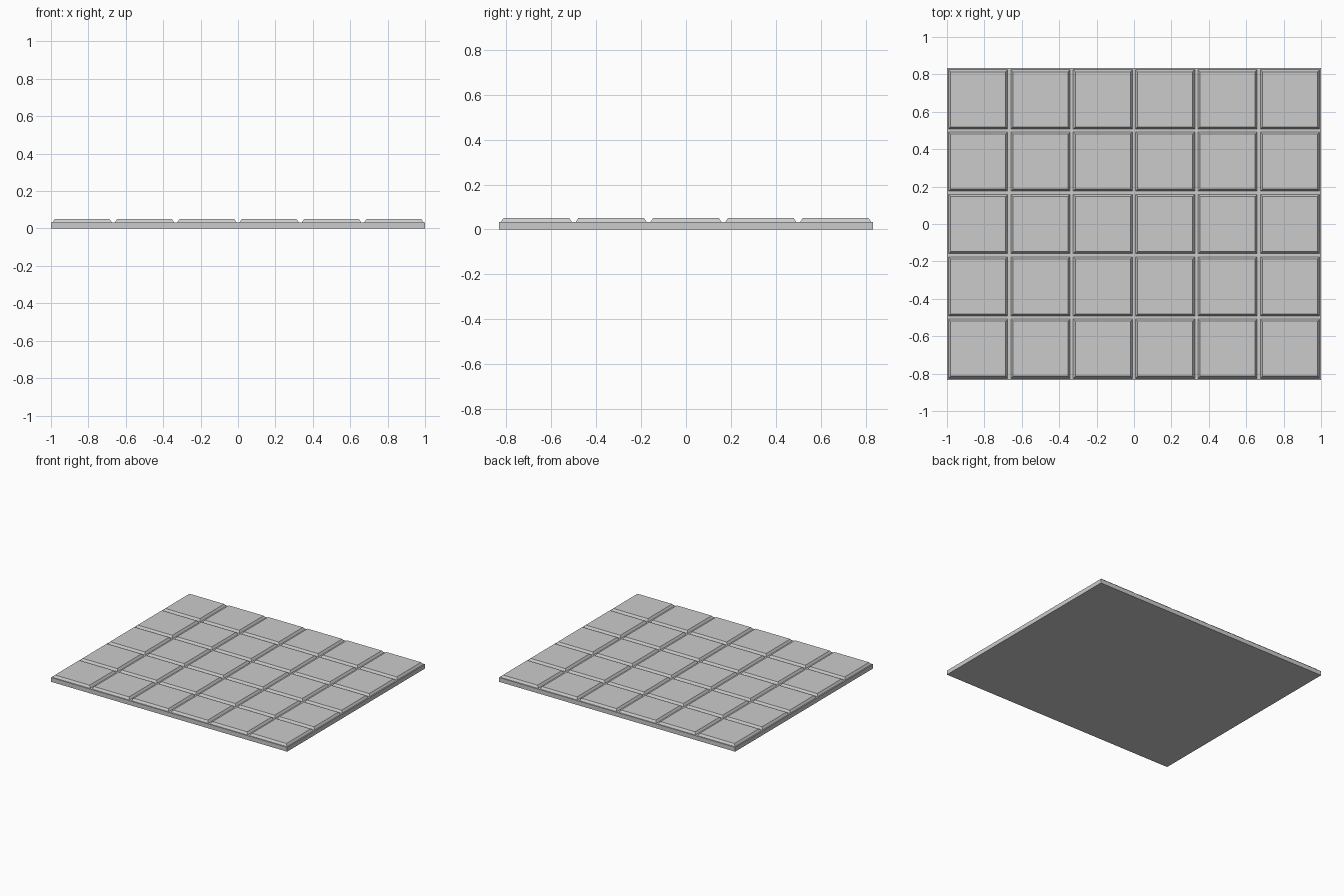
import bpy, bmesh

if "Cube" in bpy.data.objects:
    bpy.data.objects.remove(bpy.data.objects["Cube"])

COLS, ROWS = 6, 5
SLAB_TOP, TILE_TOP = 0.033, 0.05
GROOVE, BEVEL = 0.012, 0.016

bm = bmesh.new()

# Slab: a grid of square cells extruded into a plate
bmesh.ops.create_grid(bm, x_segments=COLS, y_segments=ROWS, size=1)
bmesh.ops.scale(bm, vec=(1, ROWS / COLS, 1), verts=bm.verts)
res = bmesh.ops.extrude_face_region(bm, geom=bm.faces[:], use_keep_orig=True)
top_verts = [g for g in res["geom"] if isinstance(g, bmesh.types.BMVert)]
bmesh.ops.translate(bm, vec=(0, 0, SLAB_TOP), verts=top_verts)
bmesh.ops.recalc_face_normals(bm, faces=bm.faces[:])

# Tiles: inset each cell for the groove, then raise it with sloped sides
cells = [f for f in bm.faces if f.normal.z > 0.9]
bmesh.ops.inset_individual(bm, faces=cells, thickness=GROOVE, depth=0)
bmesh.ops.inset_individual(bm, faces=cells, thickness=BEVEL,
                           depth=TILE_TOP - SLAB_TOP)

# Plain underside and sides: merge leftover coplanar grid edges
bmesh.ops.dissolve_limit(bm, angle_limit=0.01, verts=bm.verts[:],
                         edges=[e for e in bm.edges
                                if all(v.co.z < 0.001 for v in e.verts)])

mesh = bpy.data.meshes.new("segmented_bar")
bm.to_mesh(mesh)
bm.free()
bar = bpy.data.objects.new("segmented_bar", mesh)
bpy.context.collection.objects.link(bar)
